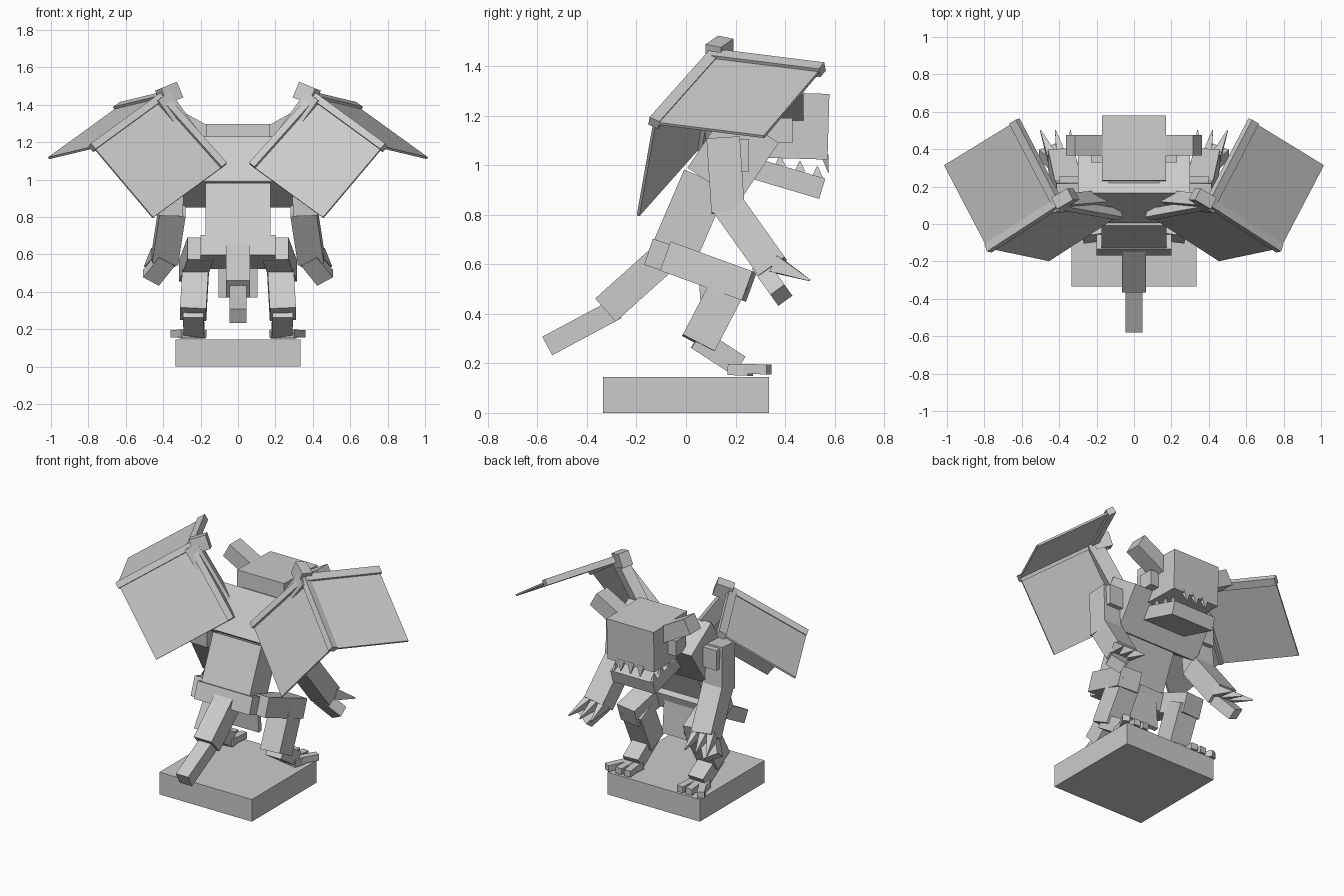
import bpy
import bmesh
from mathutils import Vector as V, Matrix

if "Cube" in bpy.data.objects:
    bpy.data.objects.remove(bpy.data.objects["Cube"])

stone = bpy.data.materials.new("stone_grey")
stone.use_nodes = True
stone.diffuse_color = (0.6, 0.6, 0.6, 1)
stone.node_tree.nodes["Principled BSDF"].inputs["Base Color"].default_value = stone.diffuse_color


def bar(name, p, q, width, depth, ref=(1, 0, 0), taper=1.0):
    """Box running from p to q; width lies along ref, taper scales the far end."""
    p, q, ref = V(p), V(q), V(ref)
    along = (q - p).normalized()
    side = (ref - along * ref.dot(along)).normalized()
    depth_axis = along.cross(side)
    bm = bmesh.new()
    bmesh.ops.create_cube(bm, size=1)
    for v in bm.verts:
        t = v.co.z + 0.5
        s = taper if t > 0.5 else 1
        v.co = p + (q - p) * t + side * v.co.x * width * s + depth_axis * v.co.y * depth * s
    bmesh.ops.recalc_face_normals(bm, faces=bm.faces)
    mesh = bpy.data.meshes.new(name)
    bm.to_mesh(mesh)
    bm.free()
    mesh.materials.append(stone)
    obj = bpy.data.objects.new(name, mesh)
    bpy.context.collection.objects.link(obj)
    return obj


def pair(name, p, q, width, depth, ref=(1, 0, 0), taper=1.0):
    """The same box on both sides of the body."""
    for label, s in (("left", 1), ("right", -1)):
        flip = lambda a: (a[0] * s, a[1], a[2])
        bar(label + "_" + name, flip(p), flip(q), width, depth, flip(ref), taper)


# plinth
bar("plinth", (0, 0, 0), (0, 0, 0.145), 0.67, 0.67)

# trunk
bar("pelvis", (0, -0.055, 0.56), (0, -0.02, 0.665), 0.40, 0.24)
bar("abdomen", (0, -0.04, 0.665), (0, 0.08, 0.945), 0.35, 0.19)
bar("chest", (0, 0.11, 0.92), (0, 0.27, 1.16), 0.60, 0.25)
bar("neck", (0, 0.20, 1.12), (0, 0.34, 1.14), 0.27, 0.14)
bar("loincloth", (0, 0.06, 0.62), (0, 0.08, 0.37), 0.21, 0.03)

# tail
bar("tail_base", (0, -0.03, 0.68), (0, -0.325, 0.415), 0.13, 0.125)
bar("tail_tip", (0, -0.28, 0.42), (0, -0.56, 0.27), 0.09, 0.085)

# head, jaw and teeth
bar("head", (0, 0.23, 1.165), (0, 0.575, 1.155), 0.34, 0.265)
bar("jaw", (0, 0.28, 0.985), (0, 0.55, 0.905), 0.31, 0.085)
for i in (-1, 0, 1):
    x = i * 0.07
    bar("upper_tooth", (x, 0.56, 1.04), (x, 0.575, 0.97), 0.05, 0.03, taper=0.1)
for y in (0.38, 0.46, 0.53):
    z = 1.02 - (y - 0.28) * 0.3
    pair("lower_tooth", (0.14, y, z), (0.14, y, z + 0.05), 0.02, 0.05, taper=0.1)
pair("horn", (0.14, 0.42, 1.22), (0.34, 0.42, 1.33), 0.11, 0.10, (0, 1, 0))
pair("cheek", (0.15, 0.38, 1.14), (0.23, 0.38, 1.14), 0.10, 0.10, (0, 1, 0))

# legs
pair("thigh", (0.20, -0.075, 0.63), (0.245, 0.255, 0.51), 0.14, 0.125)
pair("shin", (0.225, 0.185, 0.54), (0.24, 0.05, 0.28), 0.14, 0.145)
pair("ankle", (0.24, 0.045, 0.30), (0.235, 0.215, 0.19), 0.11, 0.09)
pair("foot", (0.235, 0.18, 0.175), (0.25, 0.26, 0.172), 0.13, 0.045)
for tip_x, root_x in ((0.19, 0.20), (0.255, 0.245), (0.34, 0.28)):
    pair("toe", (root_x, 0.22, 0.178), (tip_x, 0.335, 0.175), 0.045, 0.04)

# arms
pair("shoulder", (0.26, 0.18, 1.04), (0.40, 0.18, 1.04), 0.15, 0.13, (0, 1, 0))
pair("upper_arm", (0.35, 0.15, 1.11), (0.36, 0.17, 0.81), 0.13, 0.135)
pair("forearm", (0.35, 0.165, 0.845), (0.39, 0.35, 0.585), 0.14, 0.13)
pair("thumb", (0.38, 0.31, 0.58), (0.465, 0.385, 0.475), 0.10, 0.07)
for dx in (-0.05, 0.0, 0.05):
    pair("finger", (0.39 + dx, 0.36, 0.60), (0.42 + dx * 1.6, 0.50, 0.535), 0.05, 0.07, taper=0.1)

# wings: a back panel and an outer panel sharing one strut
root, wrist = V((0.08, 0.05, 1.07)), V((0.41, 0.11, 1.44))
elbow, tip = V((0.78, -0.13, 1.17)), V((0.64, 0.55, 1.385))
inner, outer = root - wrist, tip - wrist
mid = (wrist + elbow) / 2
normal_in = inner.cross(elbow - wrist)
normal_out = outer.cross(elbow - wrist)
pair("wing_back_panel", (root + wrist) / 2, (root + wrist) / 2 + elbow - wrist, inner.length, 0.012, inner)
pair("wing_outer_panel", mid, mid + outer, (elbow - wrist).length, 0.012, elbow - wrist)
pair("wing_arm", root, wrist, 0.05, 0.04, normal_in)
pair("wing_strut", wrist, elbow, 0.045, 0.04, normal_in)
pair("wing_finger", wrist, tip, 0.04, 0.05, normal_out)
pair("wing_root", (0.18, 0.13, 1.12), wrist, 0.07, 0.09, normal_in)
pair("wing_thumb", wrist, (0.325, 0.16, 1.475), 0.07, 0.09, (0, 1, 0))
